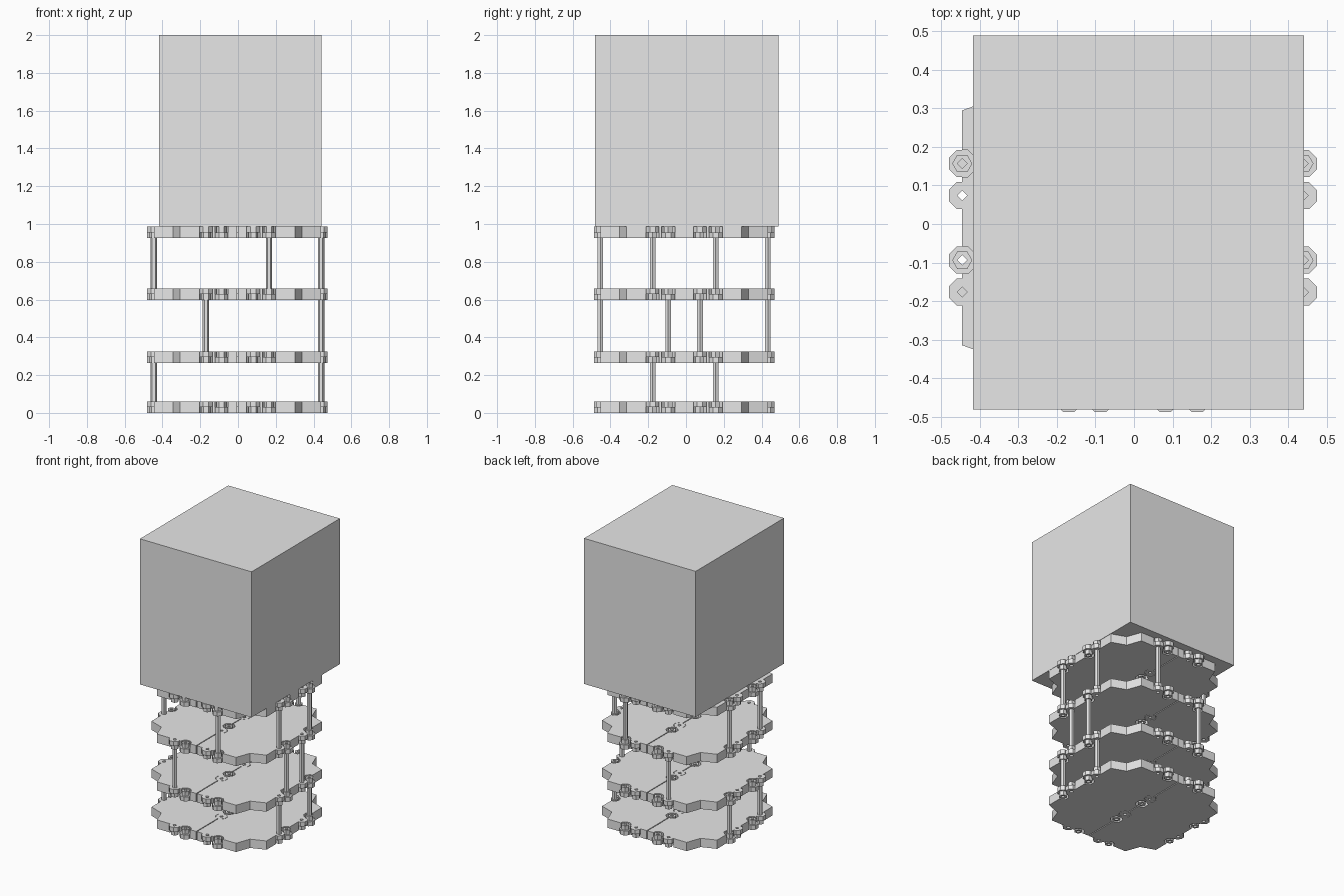
import bpy, bmesh, math

old = bpy.data.objects.get("Cube")
if old:
    bpy.data.objects.remove(old, do_unlink=True)

grey = bpy.data.materials.new("light_grey")
grey.use_nodes = True
grey.diffuse_color = (0.8, 0.8, 0.8, 1)
grey.node_tree.nodes["Principled BSDF"].inputs["Base Color"].default_value = (0.8, 0.8, 0.8, 1)

CX, CY = -0.003, -0.01           # centre of the plate stack
HALF, EDGE, BITE = 0.443, 0.305, 0.342
THICK, GAP, TAB = 0.061, 0.003, 0.035
LEVELS = [0.0, 0.265, 0.598, 0.925]
SLOTS = [-0.167, -0.084, 0.084, 0.167]


def polygon(n, r, x=0, y=0, turn=0.0):
    return [(x + r * math.cos(turn + math.tau * i / n),
             y + r * math.sin(turn + math.tau * i / n)) for i in range(n)]


def add_prism(bm, loops, z0, z1):
    """Extrude an outline, with optional holes, from z0 to z1."""
    edges = []
    for loop in loops:
        vs = [bm.verts.new((x + CX, y + CY, z0)) for x, y in loop]
        edges += [bm.edges.new((vs[i - 1], vs[i])) for i in range(len(vs))]
    fill = bmesh.ops.triangle_fill(bm, use_beauty=True, use_dissolve=False, edges=edges)
    faces = [g for g in fill["geom"] if isinstance(g, bmesh.types.BMFace)]
    ext = bmesh.ops.extrude_face_region(bm, geom=faces, use_keep_orig=True)
    top = [g for g in ext["geom"] if isinstance(g, bmesh.types.BMVert)]
    bmesh.ops.translate(bm, verts=top, vec=(0, 0, z1 - z0))


def finish(bm, name):
    bmesh.ops.recalc_face_normals(bm, faces=bm.faces)
    bmesh.ops.dissolve_limit(bm, angle_limit=0.01, verts=bm.verts, edges=bm.edges)
    mesh = bpy.data.meshes.new(name)
    bm.to_mesh(mesh)
    bm.free()
    mesh.materials.append(grey)
    obj = bpy.data.objects.new(name, mesh)
    bpy.context.collection.objects.link(obj)
    return obj


def notched(start, end, slots):
    """Edge points (along, depth) with a half-octagon notch at each slot."""
    pts = [(start, 0)]
    k = TAB * math.tan(math.pi / 8)
    for s in slots:
        pts += [(s - TAB, 0), (s - TAB, k), (s - k, TAB),
                (s + k, TAB), (s + TAB, k), (s + TAB, 0)]
    return pts + [(end, 0)]


# Outline of one half plate: front, side, back and the centre seam
front = [(t, d - HALF) for t, d in notched(GAP, EDGE, SLOTS[2:])]
side = [(HALF - d, t) for t, d in notched(-EDGE, EDGE, SLOTS)]
back = [(x, -y) for x, y in reversed(front)]
seam = [(GAP + d, t) for t, d in reversed(notched(-HALF, HALF, SLOTS))][1:-1]
outline = front + [(BITE, -BITE)] + side + [(BITE, BITE)] + back + seam

# Places for the linking tabs: four edges and the seam
places = []
for i, s in enumerate(SLOTS):
    upper = i % 2 == 0
    places += [(s, -HALF, upper), (s, HALF, upper), (-HALF, s, upper),
               (HALF, s, upper), (0, s, upper)]

for n, z in enumerate(LEVELS, 1):
    bm = bmesh.new()
    for sx in (1, -1):
        add_prism(bm, [[(sx * x, y) for x, y in outline]], z, z + THICK)
    finish(bm, f"plate_{n}")

    # Each tab is a wide octagon on one half and a small hexagon on the other
    bm = bmesh.new()
    mid = z + THICK / 2
    r8 = TAB / math.cos(math.pi / 8)
    for x, y, upper in places:
        wide, slim = ((mid, z + THICK), (z, mid)) if upper else ((z, mid), (mid, z + THICK))
        hole = polygon(4, 0.013, x, y)
        add_prism(bm, [polygon(8, r8, x, y, math.pi / 8), hole], *wide)
        add_prism(bm, [polygon(6, 0.026, x, y), hole], *slim)
    finish(bm, f"link_tabs_{n}")

# Posts between neighbouring plates
outer, inner = (SLOTS[0], SLOTS[3]), (SLOTS[1], SLOTS[2])
both = (-HALF, HALF)
posts = [
    [(x, y) for x in both for y in outer],
    [(HALF, y) for y in inner] + [(SLOTS[0], y) for y in both],
    [(x, y) for x in both for y in outer] + [(SLOTS[3], y) for y in both],
]
for n, spots in enumerate(posts):
    bm = bmesh.new()
    for x, y in spots:
        add_prism(bm, [polygon(6, 0.017, x, y)],
                  LEVELS[n] + THICK / 2, LEVELS[n + 1] + THICK / 2)
    finish(bm, f"posts_{n + 1}")

# Large block on top
bpy.ops.mesh.primitive_cube_add(size=1, location=(0.012, 0.004, 1.493))
block = bpy.context.object
block.name = "top_block"
block.scale = (0.86, 0.972, 1.014)
block.data.materials.append(grey)
